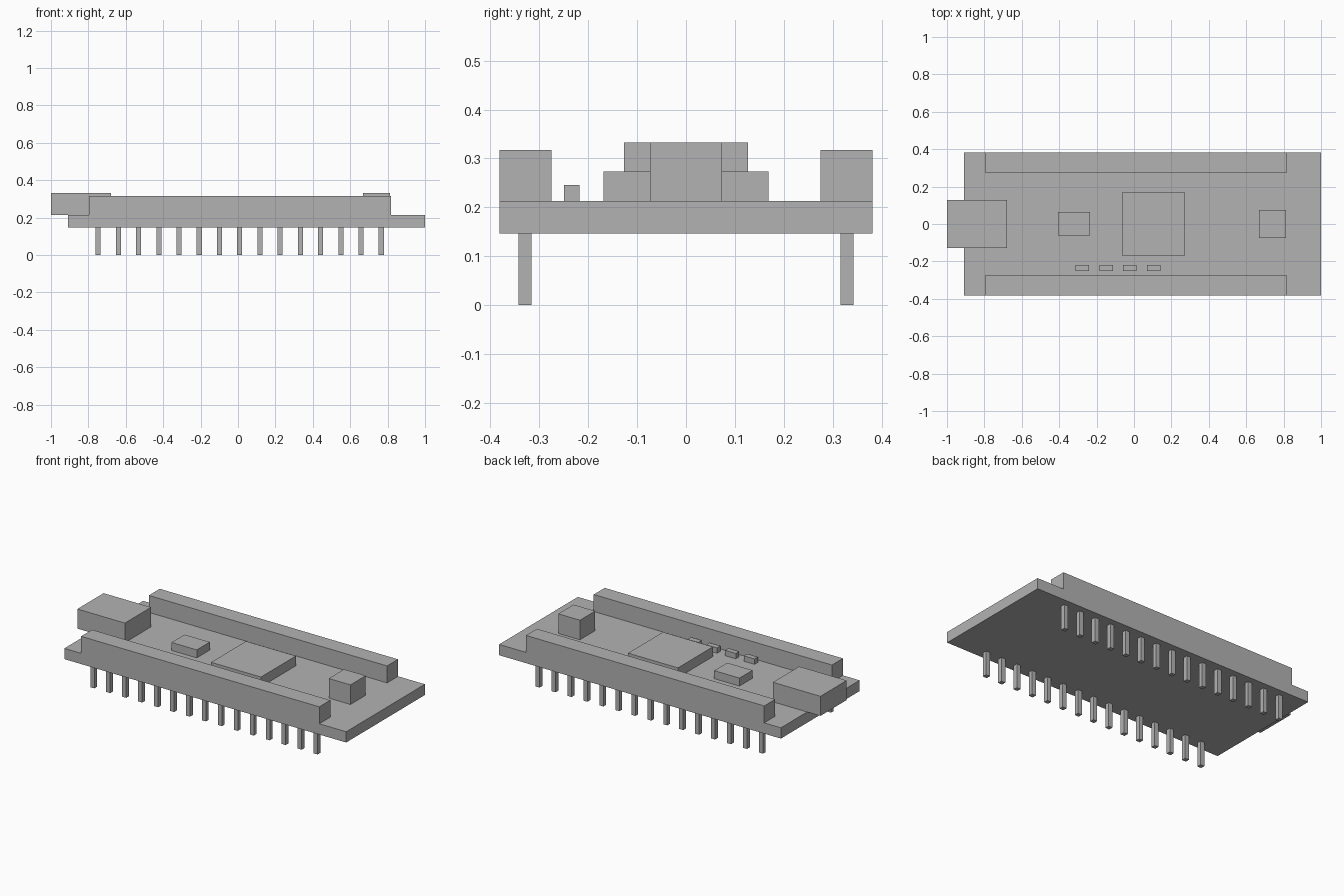
import bpy

cube = bpy.data.objects.get("Cube")
if cube:
    bpy.data.objects.remove(cube, do_unlink=True)

grey = bpy.data.materials.new("plain grey")
grey.use_nodes = True
GREY = (0.45, 0.45, 0.45, 1)
grey.diffuse_color = GREY
grey.node_tree.nodes["Principled BSDF"].inputs["Base Color"].default_value = GREY


def box(name, x, y, z):
    """Block spanning the given (low, high) ranges."""
    spans = (x, y, z)
    bpy.ops.mesh.primitive_cube_add(size=1, location=[(a + b) / 2 for a, b in spans])
    obj = bpy.context.object
    obj.name = name
    obj.scale = [b - a for a, b in spans]
    bpy.ops.object.transform_apply(location=False, rotation=False, scale=True)
    obj.data.materials.append(grey)
    return obj


BOTTOM, TOP = 0.147, 0.213
HALF_WIDTH = 0.381

# Circuit board
box("board", (-0.91, 1.0), (-HALF_WIDTH, HALF_WIDTH), (BOTTOM, TOP))

# Header rails and pin rows along both long edges
PIN_COUNT, PIN_HALF = 15, 0.0135
FIRST_PIN, LAST_PIN = -0.748, 0.766
for side, sign in (("front", -1), ("back", 1)):
    rail_y = sorted((sign * 0.275, sign * HALF_WIDTH))
    box(f"{side}_header_rail", (-0.797, 0.818), rail_y, (TOP, 0.317))
    y = sign * 0.329
    for i in range(PIN_COUNT):
        x = FIRST_PIN + (LAST_PIN - FIRST_PIN) * i / (PIN_COUNT - 1)
        box(f"{side}_pin_{i + 1}", (x - PIN_HALF, x + PIN_HALF),
            (y - PIN_HALF, y + PIN_HALF), (0, BOTTOM))

# Components on top of the board
box("cable_socket", (-1.0, -0.678), (-0.127, 0.127), (TOP, 0.333))
box("main_chip", (-0.064, 0.274), (-0.169, 0.169), (TOP, 0.273))
box("small_chip", (-0.407, -0.236), (-0.062, 0.064), (TOP, 0.262))
box("push_button", (0.667, 0.814), (-0.074, 0.074), (TOP, 0.333))

# Row of tiny indicator lamps
for i in range(4):
    x = -0.276 + 0.127 * i
    box(f"indicator_{i + 1}", (x - 0.036, x + 0.036), (-0.25, -0.218), (TOP, 0.246))
